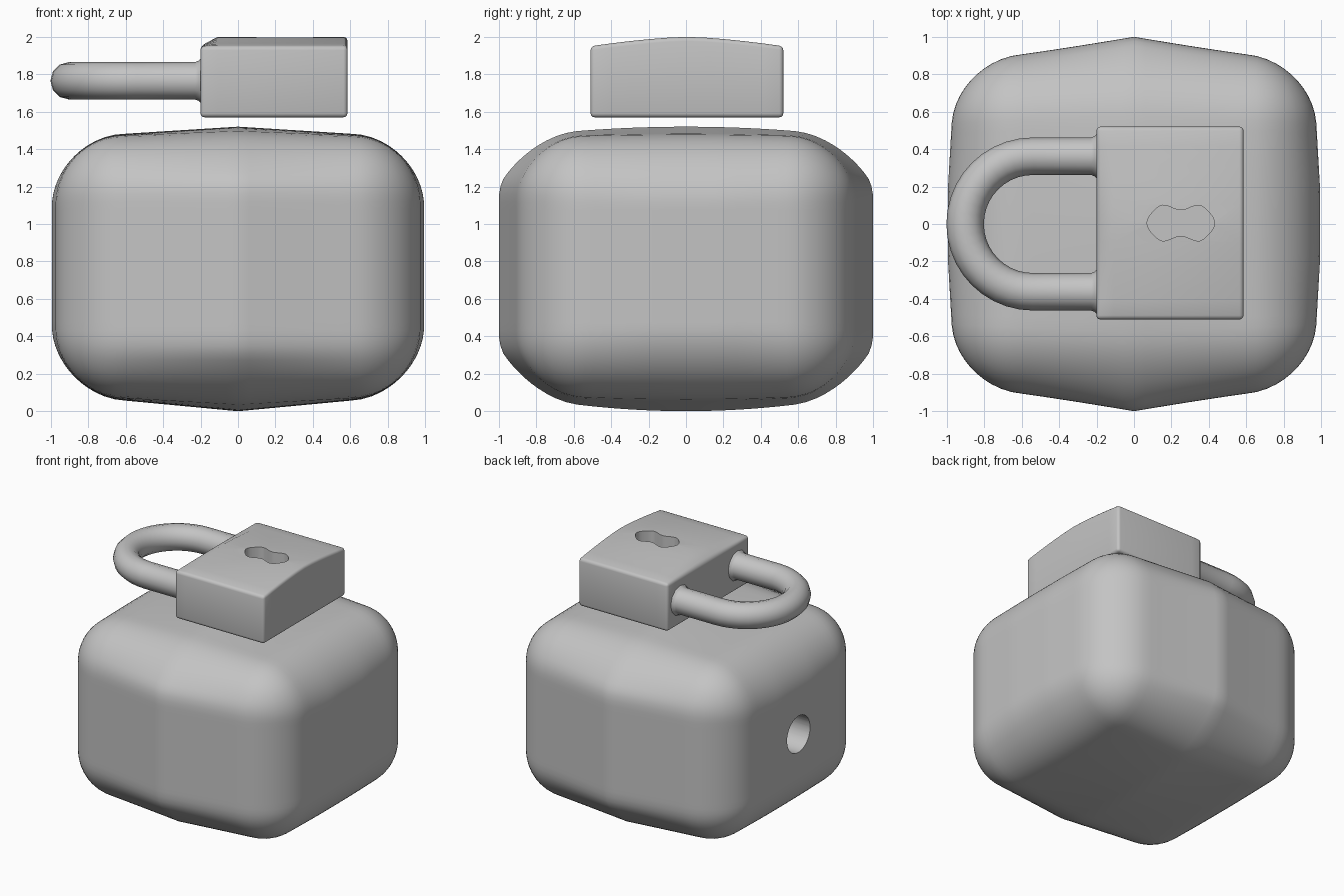
import bpy, bmesh, math
from mathutils import Vector, Matrix

if "Cube" in bpy.data.objects:
    bpy.data.objects.remove(bpy.data.objects["Cube"], do_unlink=True)

grey = bpy.data.materials.new("plain grey")
grey.use_nodes = True
GREY = (0.55, 0.55, 0.55, 1)
grey.diffuse_color = GREY
grey.node_tree.nodes["Principled BSDF"].inputs["Base Color"].default_value = GREY


def activate(ob):
    bpy.ops.object.select_all(action='DESELECT')
    ob.select_set(True)
    bpy.context.view_layer.objects.active = ob


def make(name, bm):
    bmesh.ops.recalc_face_normals(bm, faces=bm.faces)
    me = bpy.data.meshes.new(name)
    bm.to_mesh(me)
    bm.free()
    me.materials.append(grey)
    ob = bpy.data.objects.new(name, me)
    bpy.context.collection.objects.link(ob)
    return ob


def smooth(ob, degrees=40):
    activate(ob)
    bpy.ops.object.shade_smooth_by_angle(angle=math.radians(degrees))


def cut(ob, cutter):
    mod = ob.modifiers.new("cut", 'BOOLEAN')
    mod.object = cutter
    mod.solver = 'EXACT'
    activate(ob)
    bpy.ops.object.modifier_apply(modifier=mod.name)
    bpy.data.objects.remove(cutter, do_unlink=True)


# Body: a rounded box whose faces swell towards their middles
HALF, ROUND, MIDDLE = Vector((0.955, 0.865, 0.685)), 0.33, 0.775
bm = bmesh.new()
bmesh.ops.create_cube(bm, size=2)
bmesh.ops.subdivide_edges(bm, edges=bm.edges[:], cuts=31, use_grid_fill=True)
for v in bm.verts:
    p = Vector([c * h for c, h in zip(v.co, HALF)])
    inner = Vector([max(ROUND - h, min(h - ROUND, c)) for c, h in zip(p, HALF)])
    p = inner + (p - inner).normalized() * ROUND
    fx, fy, fz = [max(0, 1 - abs(c) / h) for c, h in zip(p, HALF)]
    ridge = fx * (1 - (1 - fy) ** 2)
    p.x *= 1 + 0.04 * min(1, 1.3 * fy) * min(1, 2 * fz)
    p.y *= 1 + 0.156 * fx ** 1.2 * min(1, 0.5 + 1.5 * fz)
    p.z += (0.06 if p.z > 0 else 0.09) * p.z / HALF.z * ridge
    v.co = p + Vector((0, 0, MIDDLE))
body = make("body", bm)

# Round socket in the side of the body
bm = bmesh.new()
bmesh.ops.create_cone(bm, cap_ends=True, segments=40, radius1=0.145, radius2=0.145, depth=1,
                      matrix=Matrix.Translation((-1, 0, 0.77)) @ Matrix.Rotation(math.pi / 2, 4, 'Y'))
cut(body, make("socket_cutter", bm))
smooth(body)

# Lock block: softened edges and a crowned top, lower along the shackle edge
LOCK = Vector((0.393, 0.515, 0.19))
bm = bmesh.new()
bmesh.ops.create_cube(bm, size=2, matrix=Matrix.Diagonal((*LOCK, 1)))
bmesh.ops.bevel(bm, geom=bm.edges[:], offset=0.022, segments=3, profile=0.5, affect='EDGES')
planes = [((0, LOCK.y * k / 5, 0), (0, 1, 0)) for k in range(-4, 5)] + [((-0.3, 0, 0), (1, 0, 0))]
for co, normal in planes:
    bmesh.ops.bisect_plane(bm, geom=bm.verts[:] + bm.edges[:] + bm.faces[:], plane_co=co, plane_no=normal)
for v in bm.verts:
    x, y, z = v.co
    if z > 0:
        v.co.z += 0.05 * (1 - abs(y / LOCK.y) ** 1.5) * min(1, (x + LOCK.x) / 0.093)
    v.co += Vector((0.192, 0.005, 1.76))
lock_block = make("lock_block", bm)

# Keyhole: two round lobes joined by a soft waist
bm = bmesh.new()
ring = []
for i in range(48):
    a = 2 * math.pi * (i + 0.5) / 48
    x = 0.18 * math.cos(a)
    width = 0.082 - 0.014 * math.cos(math.pi * x / 0.095)
    end = min(1, (0.18 - abs(x)) / 0.09)
    ring.append(bm.verts.new((0.25 + x, 0.005 + math.copysign(width * (1 - (1 - end) ** 2) ** 0.5, math.sin(a)), 1.86)))
floor = bm.faces.new(ring)
walls = bmesh.ops.extrude_face_region(bm, geom=[floor])
bmesh.ops.translate(bm, vec=(0, 0, 0.3),
                    verts=[g for g in walls["geom"] if isinstance(g, bmesh.types.BMVert)])
cut(lock_block, make("keyhole_cutter", bm))
smooth(lock_block)

# Shackle: round bar bent into a U, flared where it meets the block
ARM, BEND = 0.362, -0.54
half_path = [(-0.17, ARM, 1.2), (-0.2, ARM, 1.18), (-0.21, ARM, 1.07), (-0.23, ARM, 1.0)]
path = half_path + [(BEND - ARM * math.sin(math.pi * i / 20), ARM * math.cos(math.pi * i / 20), 1)
                    for i in range(21)] + [(x, -y, r) for x, y, r in reversed(half_path)]
curve = bpy.data.curves.new("shackle", 'CURVE')
curve.dimensions = '3D'
curve.bevel_depth = 0.1
curve.bevel_resolution = 4
curve.use_fill_caps = True
spline = curve.splines.new('POLY')
spline.points.add(len(path) - 1)
for point, (x, y, r) in zip(spline.points, path):
    point.co = (x, y, 1.765, 1)
    point.radius = r
shackle = bpy.data.objects.new("shackle", curve)
bpy.context.collection.objects.link(shackle)
curve.materials.append(grey)
activate(shackle)
bpy.ops.object.convert(target='MESH')
smooth(bpy.context.view_layer.objects.active, 60)
